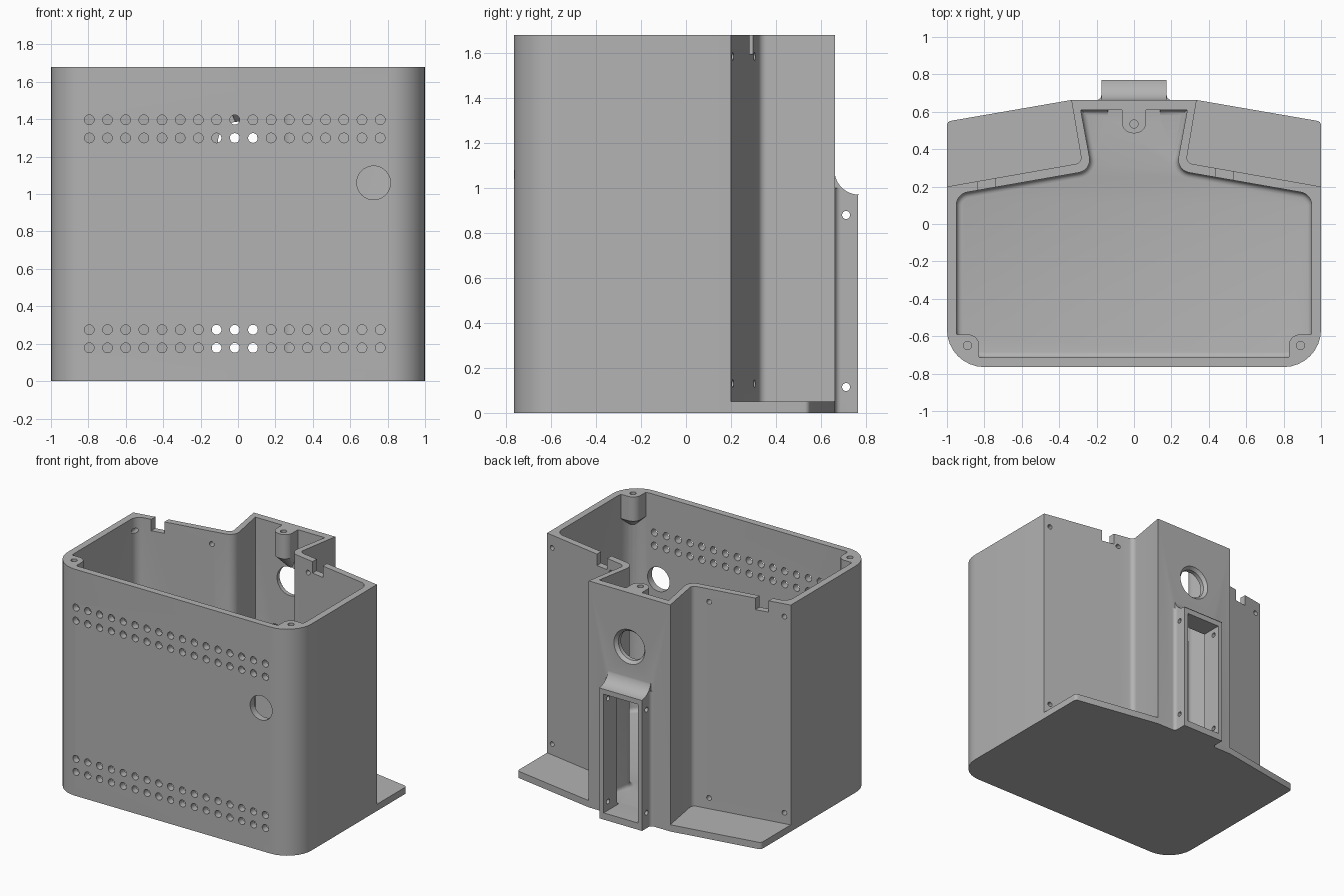
import bpy, bmesh, math
from mathutils import Vector, Matrix

if "Cube" in bpy.data.objects:
    bpy.data.objects.remove(bpy.data.objects["Cube"])

H = 1.68
grey = bpy.data.materials.new("light_grey")
grey.diffuse_color = (0.45, 0.45, 0.45, 1)
grey.use_nodes = True
grey.node_tree.nodes["Principled BSDF"].inputs["Base Color"].default_value = grey.diffuse_color


def rounded(corners, n=8):
    """Polygon from (x, y, radius) corners."""
    out = []
    for i, (x, y, r) in enumerate(corners):
        p = Vector((x, y))
        if r == 0:
            out.append(p)
            continue
        a = (Vector(corners[i - 1][:2]) - p).normalized()
        b = (Vector(corners[(i + 1) % len(corners)][:2]) - p).normalized()
        half = a.angle(b) / 2
        c = p + (a + b).normalized() * r / math.sin(half)
        s, e = p + a * r / math.tan(half) - c, p + b * r / math.tan(half) - c
        sweep = s.angle_signed(e)
        out += [c + Matrix.Rotation(-sweep * k / n, 2) @ s for k in range(n + 1)]
    return out


def mirrored(half):
    return half + [(-x, y, r) for x, y, r in reversed(half)]


def finish(bm, name):
    bmesh.ops.recalc_face_normals(bm, faces=bm.faces)
    me = bpy.data.meshes.new(name)
    bm.to_mesh(me)
    bm.free()
    ob = bpy.data.objects.new(name, me)
    bpy.context.collection.objects.link(ob)
    me.materials.append(grey)
    return ob


def prism(name, pts, z0, z1, bevel=0):
    bm = bmesh.new()
    lo = [bm.verts.new((p[0], p[1], z0)) for p in pts]
    hi = [bm.verts.new((p[0], p[1], z1)) for p in pts]
    base = bm.faces.new(lo)
    bm.faces.new(hi)
    for i in range(len(pts)):
        j = (i + 1) % len(pts)
        bm.faces.new((lo[i], lo[j], hi[j], hi[i]))
    if bevel:
        bmesh.ops.recalc_face_normals(bm, faces=bm.faces)
        bmesh.ops.bevel(bm, geom=list(base.edges), offset=bevel, segments=4,
                        profile=0.5, affect='EDGES')
    return finish(bm, name)


def box(name, x0, x1, y0, y1, z0, z1):
    return prism(name, [(x0, y0), (x1, y0), (x1, y1), (x0, y1)], z0, z1)


def rods(name, items, segs=20):
    """Rods from (centre, direction, radius at start, radius at end, length)."""
    bm = bmesh.new()
    for c, d, r1, r2, length in items:
        m = Matrix.Translation(c) @ Vector(d).to_track_quat('Z', 'Y').to_matrix().to_4x4()
        bmesh.ops.create_cone(bm, cap_ends=True, segments=segs, radius1=r1,
                              radius2=r2, depth=length, matrix=m)
    return finish(bm, name)


def combine(target, tool, op):
    m = target.modifiers.new(op, 'BOOLEAN')
    m.operation, m.object, m.solver = op, tool, 'EXACT'
    bpy.context.view_layer.update()
    dg = bpy.context.evaluated_depsgraph_get()
    me = bpy.data.meshes.new_from_object(target.evaluated_get(dg))
    target.modifiers.clear()
    target.data = me
    bpy.data.objects.remove(tool)


# Housing walls and the wider base plate
body = prism("housing", rounded(mirrored(
    [(1, -.765, .2), (1, .2, 0), (.278, .327, .035), (.335, .663, 0)])), 0, H)
plate = prism("base_plate", rounded(mirrored(
    [(1, -.765, .2), (1, .548, .025), (.335, .663, 0)])), 0, .05)
combine(body, plate, 'UNION')

# Port frame on the back, with a concave run-out above it
arc = [(.77 - .11 * math.cos(t), 1.08 - .11 * math.sin(t))
       for t in [math.pi / 2 * k / 10 for k in range(11)]]
frame = prism("port_frame", [(.63, 0), (.765, 0), (.765, .97)] + arc[::-1] + [(.63, 1.08)],
              -.175, .175)
# profile axes (y, z) swept along x
frame.data.transform(Matrix(((0, 0, 1, 0), (1, 0, 0, 0), (0, 1, 0, 0), (0, 0, 0, 1))))
combine(body, frame, 'UNION')

# Small fillets where the frame meets the back
for s in (-1, 1):
    pts = [(s * .16, .65), (s * .2, .65), (s * .2, .663)]
    pts += [(s * (.2 - .025 * math.sin(t)), .688 - .025 * math.cos(t))
            for t in [math.pi / 2 * k / 5 for k in range(1, 6)]]
    pts.append((s * .16, .688))
    combine(body, prism("frame_fillet", pts, 0, 1.0), 'UNION')

# Cavity with three screw bosses left standing under the rim
cavity = prism("cavity", rounded(mirrored(
    [(.95, -.715, .15), (.95, .16, .07), (.225, .287, .07), (.285, .61, 0)])),
    .05, H + .1, .03)


def boss(pts, anchor):
    ob = prism("boss", pts, 1.36, H + .2)
    top = prism("boss_top", pts, 1.5, H + .2)
    for v in ob.data.vertices:
        if v.co.z < 1.4:
            v.co.x += (anchor[0] - v.co.x) * .95
            v.co.y += (anchor[1] - v.co.y) * .95
        else:
            v.co.z = 1.5
    combine(cavity, ob, 'DIFFERENCE')
    combine(cavity, top, 'DIFFERENCE')


for s in (-1, 1):
    boss(rounded([(s * 1.02, -.78, 0), (s * .828, -.78, 0),
                  (s * .828, -.59, .06), (s * 1.02, -.59, 0)]), (s * .98, -.75))
boss(rounded([(-.065, .64, 0), (-.065, .485, .06), (.065, .485, .06), (.065, .64, 0)]),
     (0, .64))
combine(body, cavity, 'DIFFERENCE')

# Port opening and cable notches in the rim
combine(body, box("port_opening", -.14, .14, .56, .8, .05, .93), 'DIFFERENCE')
for x in (-.79, .485):
    combine(body, box("notch", x - .048, x + .048, .1, .4, 1.595, H + .1), 'DIFFERENCE')

# Vent rows and the large round holes
Y = (0, 1, 0)
vents = [((-.795 + .0972 * i, -.74, z), Y, .026, .026, .12)
         for z in (.178, .275, 1.3, 1.397) for i in range(17)]
combine(body, rods("vents", vents), 'DIFFERENCE')
combine(body, rods("side_port", [((.725, -.74, 1.06), Y, .09, .09, .2)], 40), 'DIFFERENCE')
combine(body, rods("back_port", [((0, .64, 1.28), Y, .107, .107, .14)], 40), 'DIFFERENCE')
combine(body, rods("back_port_rim", [((0, .655, 1.28), Y, .107, .133, .03)], 40), 'DIFFERENCE')

# Screw holes: bosses, slanted back walls, frame sides
screws = [((x, y, H), (0, 0, 1), .022, .022, .24)
          for x, y in ((-.89, -.65), (.89, -.65), (0, .535))]
for s in (-1, 1):
    screws += [((s * x, y, z), (s * .173, 1, 0), .018, .018, .16)
               for x, y in ((.95, .19), (.4, .287)) for z in (.13, 1.585)]
    screws += [((s * .16, .712, z), (1, 0, 0), .018, .018, .06) for z in (.115, .88)]
combine(body, rods("screw_holes", screws, 16), 'DIFFERENCE')

body.data.materials.clear()
body.data.materials.append(grey)
bpy.ops.object.select_all(action='DESELECT')
body.select_set(True)
bpy.context.view_layer.objects.active = body
bpy.ops.object.shade_smooth_by_angle(angle=math.radians(30))
